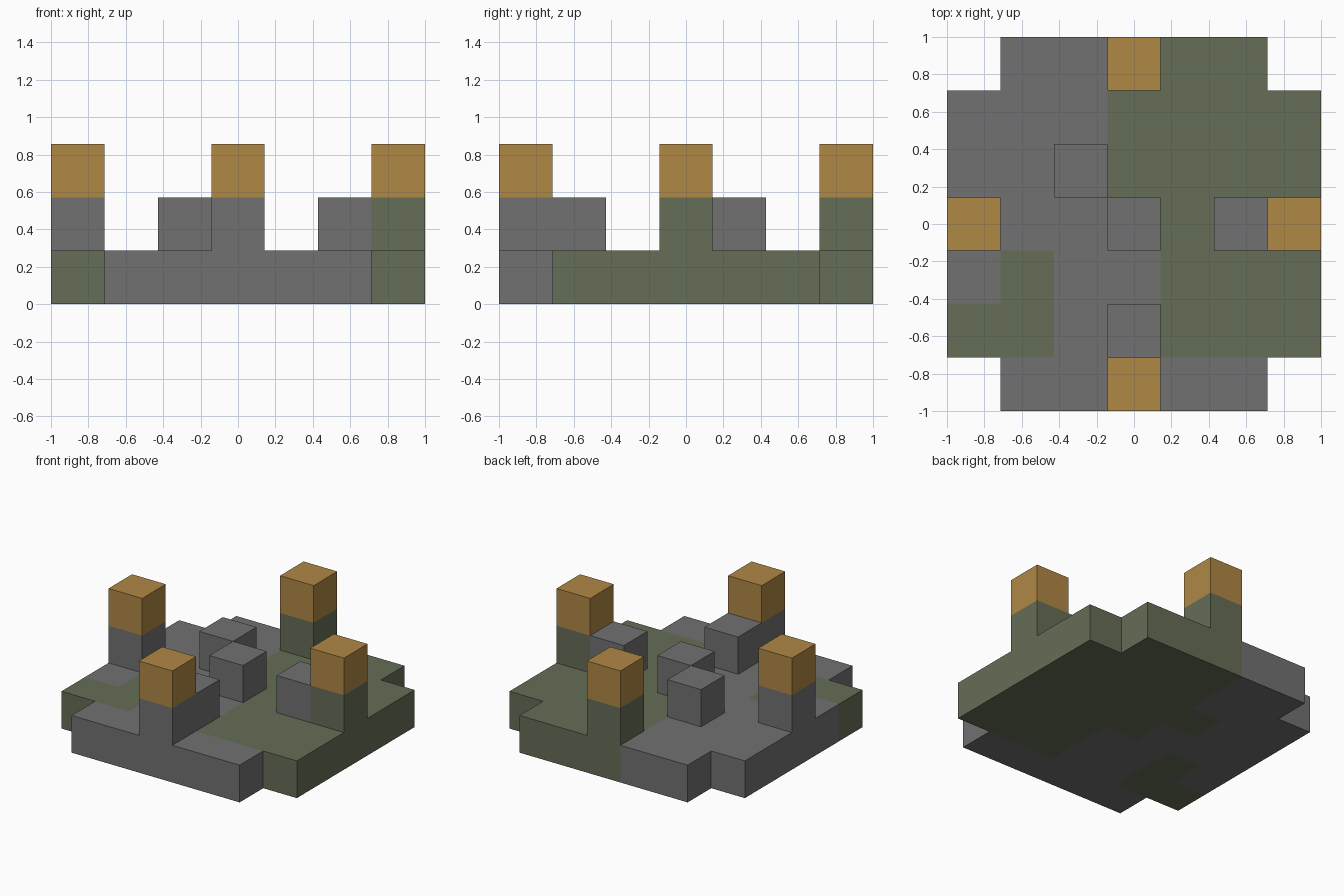
import bpy
import bmesh
from mathutils import Vector

cube = bpy.data.objects.get("Cube")
if cube:
    bpy.data.objects.remove(cube)

N = 7
CELL = 2 / N

def material(name, rgb):
    mat = bpy.data.materials.new(name)
    mat.use_nodes = True
    mat.diffuse_color = (*rgb, 1)
    mat.node_tree.nodes["Principled BSDF"].inputs["Base Color"].default_value = (*rgb, 1)
    return mat

MATERIALS = {
    "s": material("stone grey", (0.165, 0.165, 0.165)),
    "m": material("moss green", (0.130, 0.153, 0.093)),
    "g": material("warm gold", (0.434, 0.246, 0.060)),
}

# Floor plans, back row first: s stone, m moss, g gold
LAYERS = {
    "base_slab": [".ssmmm.",
                  "sssmmmm",
                  "ssmmmmm",
                  "sssmmmm",
                  "smssmmm",
                  "mmssmmm",
                  ".sssss."],
    "pillars_and_blocks": ["...m...",
                           ".......",
                           "..s....",
                           "s..s.sm",
                           ".......",
                           "...s...",
                           "...s..."],
    "pillar_caps": ["...g...",
                    ".......",
                    ".......",
                    "g.....g",
                    ".......",
                    ".......",
                    "...g..."],
}

# Every filled cell of the model
cells = {}
for k, rows in enumerate(LAYERS.values()):
    for r, row in enumerate(rows):
        for i, key in enumerate(row):
            if key != ".":
                cells[i, N - 1 - r, k] = key

DIRECTIONS = [Vector([sign if a == axis else 0 for a in range(3)])
              for axis in range(3) for sign in (-1, 1)]

def build_layer(name, level):
    """Join one layer's cells, keeping only the faces that are exposed."""
    bm = bmesh.new()
    keys = list(MATERIALS)
    for cell, key in cells.items():
        if cell[2] != level:
            continue
        centre = (Vector(cell) + Vector((0.5, 0.5, 0.5))) * CELL - Vector((1, 1, 0))
        for d in DIRECTIONS:
            if tuple(int(c + s) for c, s in zip(cell, d)) in cells:
                continue
            u = Vector((d.y, d.z, d.x))
            v = d.cross(u)
            corners = [d + u + v, d - u + v, d - u - v, d + u - v]
            # u, v and d are right-handed, so this order faces outward
            face = bm.faces.new([bm.verts.new(centre + c * CELL / 2) for c in corners])
            face.material_index = keys.index(key)
            face.normal_update()
            if face.normal.dot(d) < 0:
                face.normal_flip()
    bmesh.ops.remove_doubles(bm, verts=bm.verts[:], dist=0.001)
    mesh = bpy.data.meshes.new(name)
    bm.to_mesh(mesh)
    bm.free()
    for mat in MATERIALS.values():
        mesh.materials.append(mat)
    obj = bpy.data.objects.new(name, mesh)
    bpy.context.collection.objects.link(obj)

for level, name in enumerate(LAYERS):
    build_layer(name, level)
